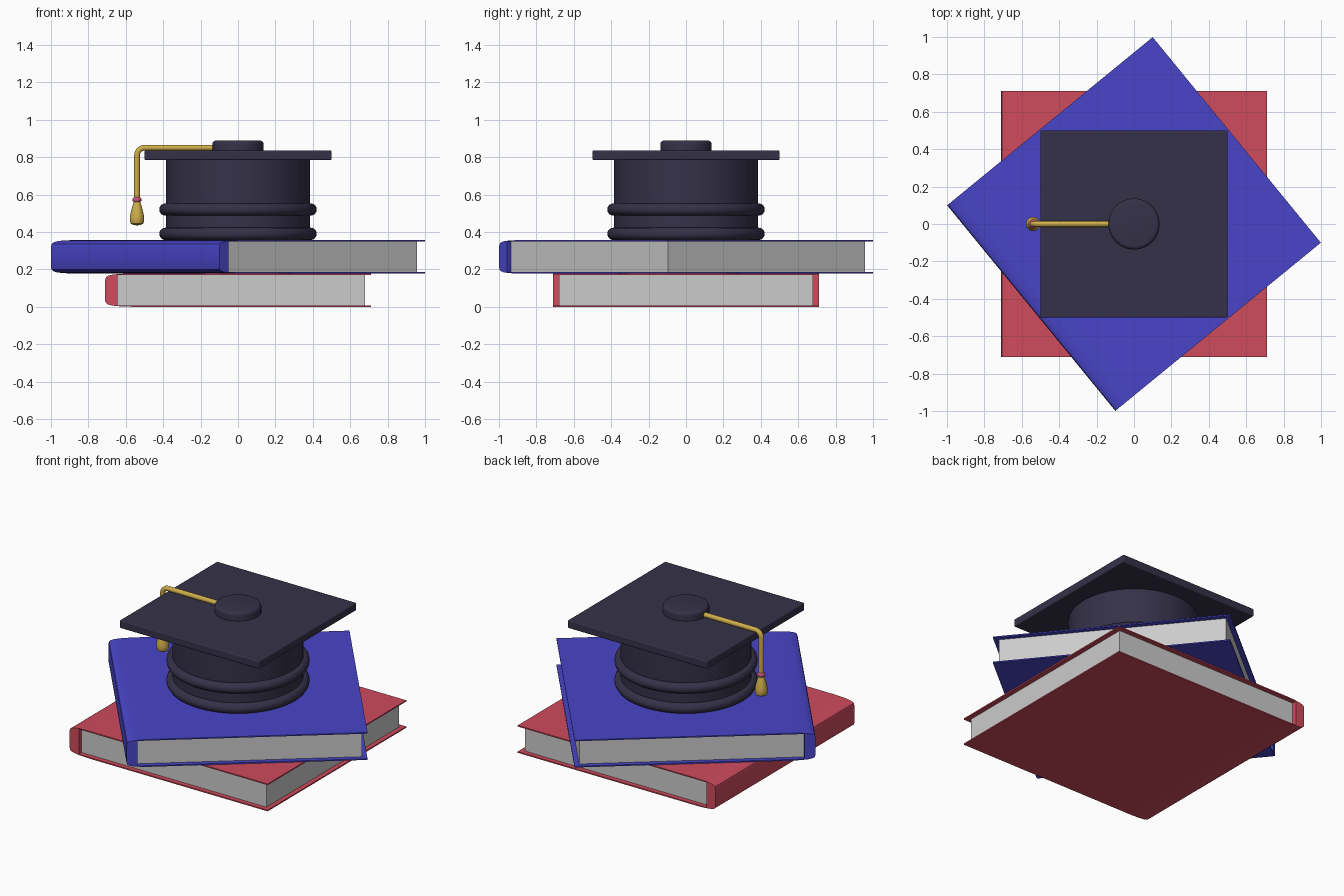
import bpy, bmesh
from math import pi, sin, cos, atan2

if "Cube" in bpy.data.objects:
    bpy.data.objects.remove(bpy.data.objects["Cube"])


def mat(name, r, g, b):
    m = bpy.data.materials.new(name)
    m.diffuse_color = (r, g, b, 1)
    m.use_nodes = True
    m.node_tree.nodes["Principled BSDF"].inputs["Base Color"].default_value = m.diffuse_color
    return m


CLOTH = mat("cloth", 0.035, 0.031, 0.065)
RED = mat("red_cover", 0.62, 0.07, 0.11)
BLUE = mat("blue_cover", 0.065, 0.06, 0.58)
GOLD = mat("gold", 0.62, 0.42, 0.07)
PINK = mat("pink", 0.55, 0.09, 0.2)


def finish(ob, name, material=None, smooth=True):
    ob.name = name
    if material:
        ob.data.materials.append(material)
    if smooth:
        bpy.ops.object.select_all(action='DESELECT')
        ob.select_set(True)
        bpy.context.view_layer.objects.active = ob
        bpy.ops.object.shade_smooth_by_angle(angle=0.6)
    return ob


def from_bmesh(bm, name, material, smooth=True):
    bmesh.ops.recalc_face_normals(bm, faces=bm.faces)
    me = bpy.data.meshes.new(name)
    bm.to_mesh(me)
    bm.free()
    ob = bpy.data.objects.new(name, me)
    bpy.context.collection.objects.link(ob)
    return finish(ob, name, material, smooth)


def box(name, size, loc, material=None, bevel=0):
    bpy.ops.mesh.primitive_cube_add(size=1, location=loc)
    ob = bpy.context.object
    ob.scale = size
    bpy.ops.object.transform_apply(location=False, rotation=False, scale=True)
    if bevel:
        b = ob.modifiers.new("bevel", 'BEVEL')
        b.width, b.segments = bevel, 3
    return finish(ob, name, material, bool(bevel))


def lathe(name, profile, material, x=0, steps=64):
    bm = bmesh.new()
    vs = [bm.verts.new((r, 0, z)) for r, z in profile]
    es = [bm.edges.new(p) for p in zip(vs, vs[1:])]
    bmesh.ops.spin(bm, geom=vs + es, cent=(0, 0, 0), axis=(0, 0, 1),
                   angle=2 * pi, steps=steps)
    bmesh.ops.remove_doubles(bm, verts=bm.verts, dist=1e-5)
    ob = from_bmesh(bm, name, material)
    ob.location.x = x
    return ob


def book(name, z, angle, material):
    w, h, t = 0.71, 0.178, 0.008
    # cover: a thin C-shaped section with a solid, softly rounded spine
    lower = [(w, 0), (-0.57, 0), (-0.63, 0.002), (-0.67, 0.006),
             (-0.695, 0.012), (-0.706, 0.02), (-w, 0.032)]
    section = lower + [(x, h - c) for x, c in reversed(lower)]
    section += [(w, h - t), (-0.645, h - t), (-0.645, t), (w, t)]
    bm = bmesh.new()
    face = bm.faces.new([bm.verts.new((x, -w, c)) for x, c in section])
    ext = bmesh.ops.extrude_face_region(bm, geom=[face])
    bmesh.ops.translate(bm, vec=(0, 2 * w, 0),
                        verts=[v for v in ext['geom'] if isinstance(v, bmesh.types.BMVert)])
    cover = from_bmesh(bm, name + "_cover", material)
    pages = box(name + "_pages", (1.326, 1.36, h - 2 * t), (0, 0, 0))
    # shift the page block inside the cover before turning the book
    for v in pages.data.vertices:
        v.co.x += 0.017
        v.co.z += h / 2
    for ob in (cover, pages):
        ob.location.z = z
        ob.rotation_euler.z = angle


# Stacked books
book("lower_book", 0, 0, RED)
book("upper_book", 0.178, atan2(0.9, 1.1), BLUE)

# Cap: crown, two rolled bands, board and button
lathe("cap_crown", [(0, 0.357), (0.385, 0.357), (0.385, 0.786), (0, 0.786)], CLOTH)
for i, z in enumerate((0.39, 0.52)):
    bpy.ops.mesh.primitive_torus_add(location=(0, 0, z), major_radius=0.388,
                                     minor_radius=0.033, major_segments=64,
                                     minor_segments=16)
    finish(bpy.context.object, f"cap_band_{i + 1}", CLOTH)
box("cap_board", (1, 1, 0.05), (0, 0, 0.81), CLOTH, 0.006)
edge = [(0.117 + 0.02 * cos(a * pi / 8), 0.869 + 0.02 * sin(a * pi / 8)) for a in range(5)]
lathe("cap_button", [(0, 0.83), (0.137, 0.83)] + edge + [(0, 0.889)], CLOTH)

# Tassel cord: swept tube with a rounded bend over the board edge
path = [(-0.1, 0.85), (-0.3, 0.85), (-0.5, 0.85)]
path += [(-0.5 - 0.04 * sin(a * pi / 12), 0.81 + 0.04 * cos(a * pi / 12)) for a in range(1, 7)]
path += [(-0.54, 0.57)]
cu = bpy.data.curves.new("tassel_cord", 'CURVE')
cu.dimensions = '3D'
cu.bevel_depth = 0.016
cu.bevel_resolution = 3
cu.use_fill_caps = True
sp = cu.splines.new('POLY')
sp.points.add(len(path) - 1)
for p, (x, z) in zip(sp.points, path):
    p.co = (x, 0, z, 1)
    p.radius = 1
cord = bpy.data.objects.new("tassel_cord", cu)
bpy.context.collection.objects.link(cord)
cu.materials.append(GOLD)

# Tassel knot and fringe
bpy.ops.mesh.primitive_uv_sphere_add(segments=24, ring_count=12, radius=0.024,
                                     location=(-0.54, 0, 0.572))
knot = bpy.context.object
knot.scale.z = 0.8
finish(knot, "tassel_knot", PINK)
lathe("tassel_fringe", [(0, 0.565), (0.018, 0.56), (0.024, 0.54), (0.032, 0.51),
                        (0.038, 0.48), (0.038, 0.46), (0.033, 0.445),
                        (0.02, 0.437), (0, 0.435)], GOLD, -0.54, 24)
